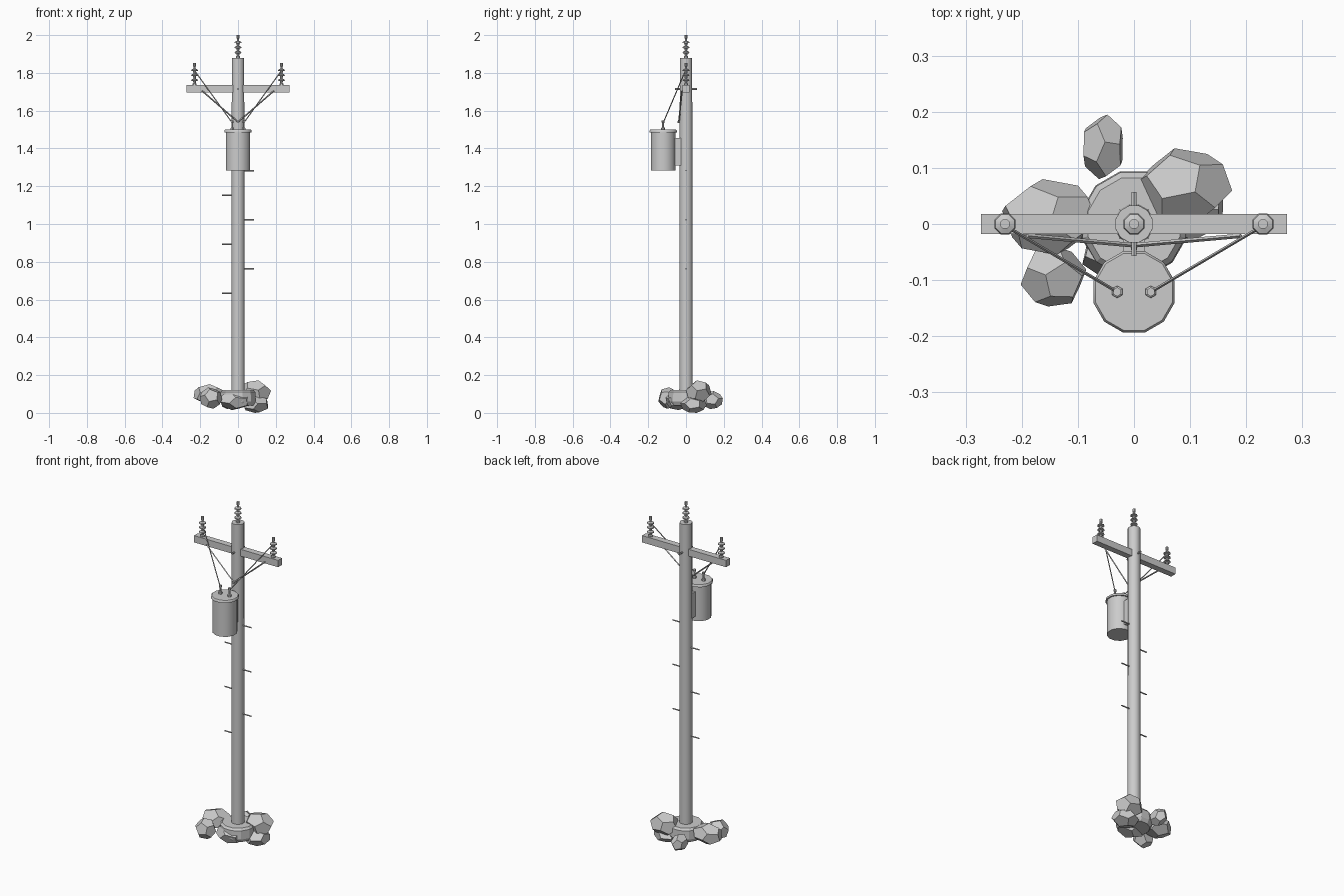
import bpy, bmesh, math
from mathutils import Vector, Euler

if "Cube" in bpy.data.objects:
    bpy.data.objects.remove(bpy.data.objects["Cube"])

grey = bpy.data.materials.new("light grey")
grey.diffuse_color = (0.6, 0.6, 0.6, 1)
grey.use_nodes = True
grey.node_tree.nodes["Principled BSDF"].inputs["Base Color"].default_value = grey.diffuse_color


def finish(bm, name, smooth=None):
    bmesh.ops.recalc_face_normals(bm, faces=bm.faces)
    me = bpy.data.meshes.new(name)
    bm.to_mesh(me)
    bm.free()
    me.materials.append(grey)
    ob = bpy.data.objects.new(name, me)
    bpy.context.collection.objects.link(ob)
    if smooth:
        bpy.ops.object.select_all(action='DESELECT')
        ob.select_set(True)
        bpy.context.view_layer.objects.active = ob
        bpy.ops.object.shade_smooth_by_angle(angle=math.radians(smooth))
    return ob


def lathe(name, profile, n, at=(0, 0, 0), smooth=40):
    """Closed solid of revolution about z from (radius, height) pairs."""
    bm = bmesh.new()
    rings = []
    for r, z in profile:
        angles = [2 * math.pi * (i + 0.5) / n for i in range(n)]
        rings.append([bm.verts.new((at[0] + r * math.cos(a), at[1] + r * math.sin(a), at[2] + z))
                      for a in angles])
    for lo, hi in zip(rings, rings[1:]):
        for i in range(n):
            j = (i + 1) % n
            bm.faces.new((lo[i], lo[j], hi[j], hi[i]))
    bm.faces.new(rings[0][::-1])
    bm.faces.new(rings[-1])
    return finish(bm, name, smooth)


def box(name, lo, hi):
    bm = bmesh.new()
    bmesh.ops.create_cube(bm, size=1)
    lo, hi = Vector(lo), Vector(hi)
    for v in bm.verts:
        v.co = (lo + hi) / 2 + v.co * (hi - lo)
    return finish(bm, name)


def rod(name, a, b, r, n=6):
    a, b = Vector(a), Vector(b)
    bm = bmesh.new()
    bmesh.ops.create_cone(bm, cap_ends=True, segments=n, radius1=r, radius2=r, depth=(b - a).length)
    q = (b - a).to_track_quat('Z', 'Y')
    for v in bm.verts:
        v.co = (a + b) / 2 + q @ v.co
    return finish(bm, name, 50)


def rock(name, lo, hi, rot):
    """Dodecahedron boulder, turned and then fitted to its bounds."""
    ico = bmesh.new()
    bmesh.ops.create_icosphere(ico, subdivisions=1, radius=1)
    turn = Euler(rot).to_matrix()
    pts = [turn @ f.calc_center_median() for f in ico.faces]
    ico.free()
    bm = bmesh.new()
    for p in pts:
        bm.verts.new([l + (h - l) * (c - min(q[k] for q in pts)) /
                      (max(q[k] for q in pts) - min(q[k] for q in pts))
                      for k, (l, h, c) in enumerate(zip(lo, hi, p))])
    bmesh.ops.convex_hull(bm, input=bm.verts)
    bmesh.ops.dissolve_limit(bm, angle_limit=math.radians(3), verts=bm.verts, edges=bm.edges)
    return finish(bm, name)


# Pole and crossarm
lathe("pole", [(0.036, 0.05), (0.034, 1.88)], 12)
box("crossarm", (-0.273, -0.018, 1.695), (0.273, 0.018, 1.735))
rod("crossarm_bolt", (0, -0.057, 1.715), (0, 0.057, 1.715), 0.005)

# Insulators with three sheds each
shed_profile = [(0.012, 0), (0.012, 0.008), (0.007, 0.012)]
for z in (0.022, 0.049, 0.076):
    shed_profile += [(0.008, z), (0.02, z + 0.003), (0.018, z + 0.009), (0.007, z + 0.014)]
shed_profile += [(0.006, 0.1), (0.009, 0.102), (0.009, 0.12)]
for name, x, z, s in (("top", 0, 1.88, 1), ("left", -0.23, 1.735, 0.97), ("right", 0.23, 1.735, 0.97)):
    lathe(name + "_insulator", [(r, h * s) for r, h in shed_profile], 8, (x, 0, z), 30)

# Transformer can with lid and mounting bracket
lathe("transformer", [(0.067, 1.283), (0.067, 1.485), (0.075, 1.485), (0.075, 1.494), (0.071, 1.499)],
      12, (0, -0.121, 0))
box("transformer_bracket", (-0.02, -0.065, 1.31), (0.02, -0.025, 1.455))

# Paired bushings, wires and braces
for side, s in (("left", -1), ("right", 1)):
    lathe(side + "_bushing", [(0.011, 0), (0.011, 0.009), (0.005, 0.013), (0.005, 0.036),
                              (0.008, 0.038), (0.008, 0.05)], 6, (s * 0.03, -0.121, 1.499), 30)
    rod(side + "_wire", (s * 0.03, -0.121, 1.535), (s * 0.228, -0.004, 1.81), 0.003, 5)
    rod(side + "_brace", (s * 0.19, -0.021, 1.705), (0, -0.038, 1.54), 0.004, 4)
rod("brace_bolt", (0, -0.046, 1.54), (0, -0.02, 1.54), 0.006)

# Climbing pegs alternate sides
for i in range(6):
    s = 1 if i % 2 == 0 else -1
    z = 1.283 - 0.13 * i
    rod("climbing_peg", (s * 0.02, 0, z), (s * 0.086, 0, z), 0.004)

# Footing and boulders
lathe("footing", [(0.085, 0.04), (0.097, 0.06), (0.095, 0.11), (0.085, 0.122)], 12, smooth=None)
rock("rear_boulder", (-0.09, 0.08, 0.02), (-0.02, 0.195, 0.115), (0.5, 0.3, 0.2))
rock("left_boulder", (-0.235, -0.055, 0.04), (-0.065, 0.08, 0.152), (0.2, 0.6, 0.4))
rock("front_left_boulder", (-0.202, -0.147, 0.022), (-0.085, -0.042, 0.135), (0.4, 0.1, 0.9))
rock("front_boulder", (-0.092, -0.108, 0.015), (0.065, 0.02, 0.118), (0.7, 0.4, 0.1))
rock("right_boulder", (0.005, 0.0, 0.05), (0.175, 0.135, 0.172), (0.3, 0.8, 0.5))
rock("low_right_boulder", (0.03, -0.03, 0.0), (0.16, 0.11, 0.09), (0.9, 0.2, 0.3))
